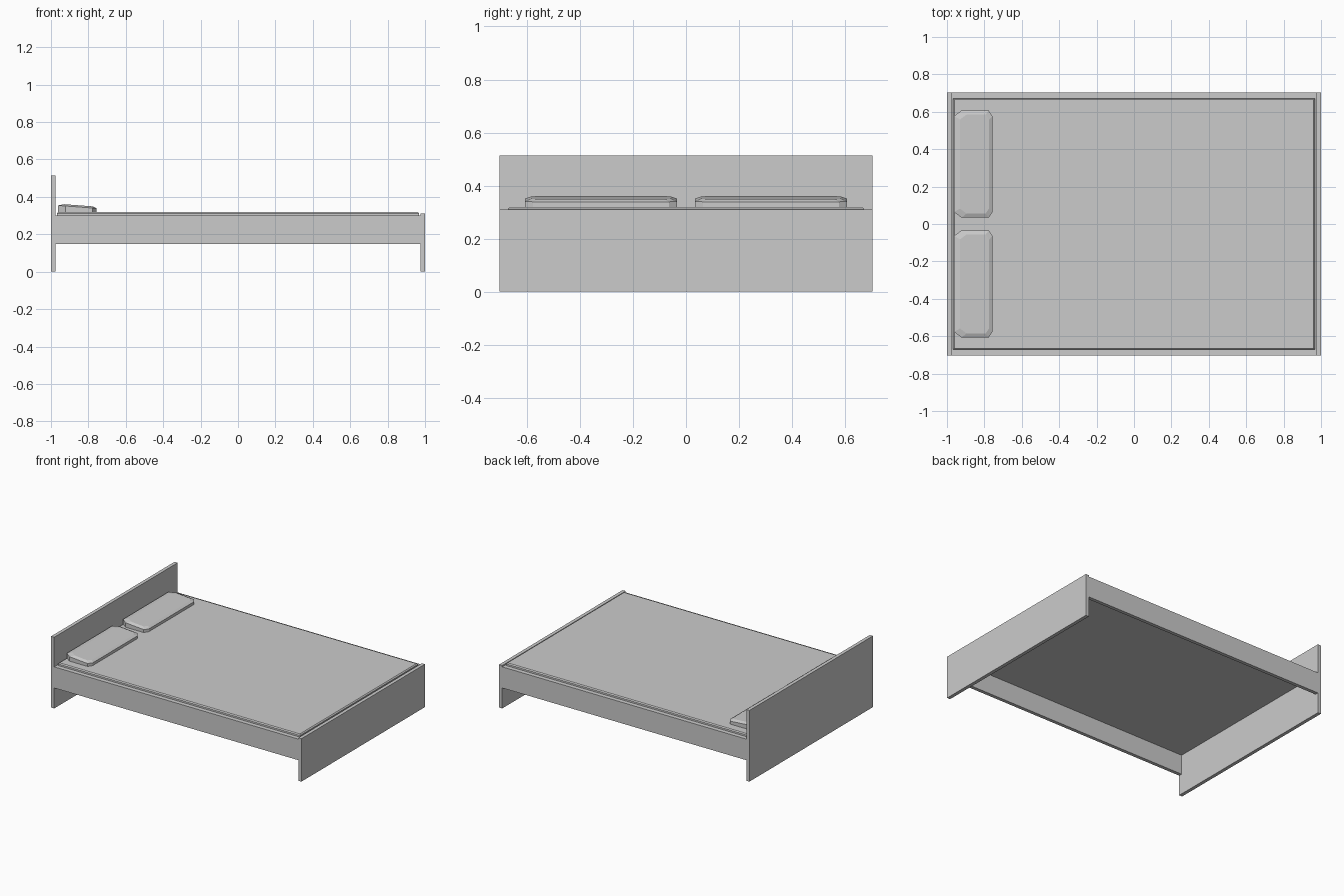
import bpy, bmesh

if "Cube" in bpy.data.objects:
    bpy.data.objects.remove(bpy.data.objects["Cube"])


def mesh_object(name, bm):
    bmesh.ops.recalc_face_normals(bm, faces=bm.faces)
    mesh = bpy.data.meshes.new(name)
    bm.to_mesh(mesh)
    bm.free()
    obj = bpy.data.objects.new(name, mesh)
    bpy.context.collection.objects.link(obj)
    return obj


def box(name, x, y, z):
    bm = bmesh.new()
    bmesh.ops.create_cube(bm, size=1)
    for v in bm.verts:
        v.co = [lo + (c + 0.5) * (hi - lo) for c, (lo, hi) in zip(v.co, (x, y, z))]
    return mesh_object(name, bm)


def stack(name, rings):
    """Closed solid skinned through rings of equal point count."""
    bm = bmesh.new()
    loops = [[bm.verts.new(p) for p in ring] for ring in rings]
    n = len(loops[0])
    for a, b in zip(loops, loops[1:]):
        for i in range(n):
            j = (i + 1) % n
            bm.faces.new((a[i], a[j], b[j], b[i]))
    bm.faces.new(loops[0][::-1])
    bm.faces.new(loops[-1])
    return mesh_object(name, bm)


W = 0.704   # half width
T = 0.025   # board thickness

# End boards
box("headboard", (-1, -1 + T), (-W, W), (0, 0.514))
box("footboard", (1 - T, 1), (-W, W), (0, 0.31))

# Side rails
for side, y in (("front", (-W, -W + T)), ("back", (W - T, W))):
    box(side + "_rail", (-1 + T, 1 - T), y, (0.148, 0.30))


# Mattress: thin slab with a chamfered raised top
def rect(hx, hy, z):
    return [(-hx, -hy, z), (hx, -hy, z), (hx, hy, z), (-hx, hy, z)]


stack("mattress", [rect(0.975, 0.679, 0.29), rect(0.975, 0.679, 0.30),
                   rect(0.967, 0.672, 0.30), rect(0.967, 0.672, 0.312),
                   rect(0.96, 0.665, 0.319)])


# Pillows: wedge slabs with clipped corners
def outline(x0, x1, y0, y1, big, small, height):
    pts = [(x0 + big, y0), (x1 - small, y0), (x1, y0 + small * 1.5),
           (x1, y1 - small * 1.5), (x1 - small, y1), (x0 + big, y1),
           (x0, y1 - big * 0.75), (x0, y0 + big * 0.75)]
    return [(x, y, height(x)) for x, y in pts]


def slope(z):
    return lambda x: z - 0.075 * (x + 0.96)


for side, (y0, y1) in (("front", (-0.607, -0.034)), ("back", (0.034, 0.607))):
    stack(side + "_pillow", [
        outline(-0.962, -0.757, y0, y1, 0.04, 0.02, lambda x: 0.312),
        outline(-0.962, -0.757, y0, y1, 0.04, 0.02, slope(0.354)),
        outline(-0.930, -0.775, y0 + 0.022, y1 - 0.022, 0.035, 0.018, slope(0.363)),
    ])
